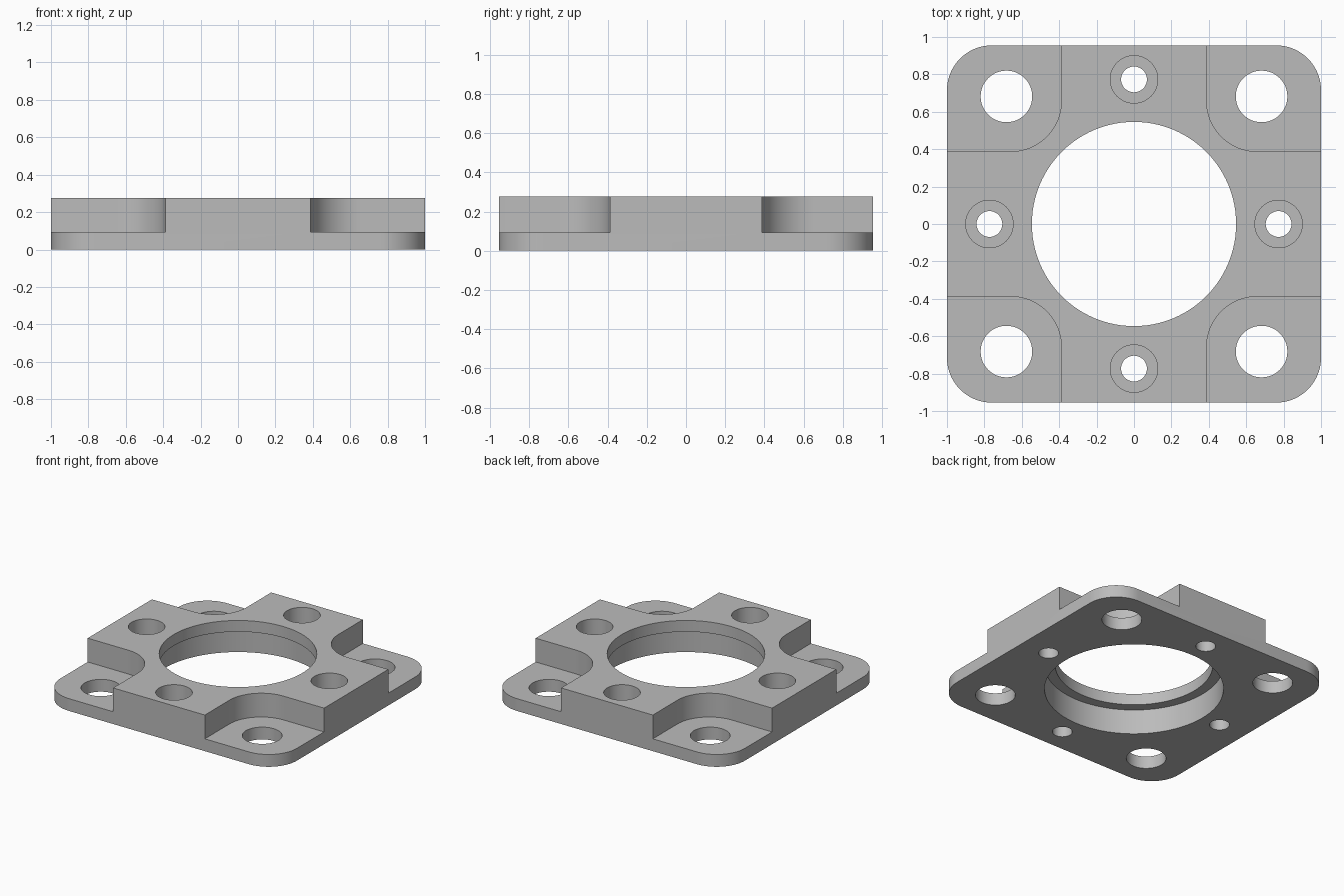
import bpy
import bmesh
from math import pi, sin, cos, radians

cube = bpy.data.objects.get("Cube")
if cube:
    bpy.data.objects.remove(cube, do_unlink=True)

HALF_X, HALF_Y, HEIGHT = 1.0, 0.955, 0.276
FLANGE = 0.094          # thickness of the four corner ears
LIP_Z = 0.19            # underside of the lip inside the main bore
SEAT_Z = 0.13           # floor of the screw counterbores
SIGNS = [(1, 1), (-1, 1), (-1, -1), (1, -1)]

grey = bpy.data.materials.new("plain grey")
grey.use_nodes = True
colour = (0.5, 0.5, 0.5, 1)
grey.diffuse_color = colour
grey.node_tree.nodes["Principled BSDF"].inputs["Base Color"].default_value = colour


def finish(name, bm):
    bmesh.ops.recalc_face_normals(bm, faces=bm.faces)
    mesh = bpy.data.meshes.new(name)
    bm.to_mesh(mesh)
    bm.free()
    obj = bpy.data.objects.new(name, mesh)
    bpy.context.collection.objects.link(obj)
    mesh.materials.append(grey)
    return obj


def arc(cx, cy, r, start, steps=20):
    """Quarter turn of points, counter-clockwise from the start angle."""
    angles = [start + pi / 2 * i / steps for i in range(steps + 1)]
    return [(cx + r * cos(a), cy + r * sin(a)) for a in angles]


def prism(name, outline, z0, z1):
    bm = bmesh.new()
    face = bm.faces.new([bm.verts.new((x, y, z0)) for x, y in outline])
    top = bmesh.ops.extrude_face_region(bm, geom=[face])["geom"]
    verts = [v for v in top if isinstance(v, bmesh.types.BMVert)]
    bmesh.ops.translate(bm, verts=verts, vec=(0, 0, z1 - z0))
    return finish(name, bm)


def turned(name, x, y, profile, segments=48):
    """Solid of revolution from (radius, height) pairs, capped at both ends."""
    bm = bmesh.new()
    rings = []
    for r, z in profile:
        rings.append([bm.verts.new((x + r * cos(2 * pi * i / segments),
                                    y + r * sin(2 * pi * i / segments), z))
                      for i in range(segments)])
    for low, high in zip(rings, rings[1:]):
        for i in range(segments):
            j = (i + 1) % segments
            bm.faces.new((low[i], low[j], high[j], high[i]))
    bm.faces.new(rings[0])
    bm.faces.new(rings[-1])
    return finish(name, bm)


# Full-height block with rounded corners
corner = 0.24
outline = []
for k, (sx, sy) in enumerate(SIGNS):
    outline += arc(sx * (HALF_X - corner), sy * (HALF_Y - corner), corner, k * pi / 2)
plate = prism("mounting_plate", outline, 0, HEIGHT)

below, above, far = -0.1, HEIGHT + 0.1, 1.2
cutters = []

# Rounded pockets that leave thin ears at the corners
inner, fillet = 0.388, 0.27
pocket = arc(inner + fillet, inner + fillet, fillet, pi)
pocket += [(far, inner), (far, far), (inner, far)]
for sx, sy in SIGNS:
    cutters.append(prism("pocket_cutter", [(sx * x, sy * y) for x, y in pocket],
                         FLANGE, above))

# Through holes in the ears
for sx, sy in SIGNS:
    cutters.append(turned("ear_hole_cutter", sx * 0.682, sy * 0.682,
                          [(0.138, below), (0.138, above)]))

# Counterbored screw holes on the four arms
for x, y in ((1, 0), (-1, 0), (0, 1), (0, -1)):
    cutters.append(turned("screw_hole_cutter", x * 0.773, y * 0.773,
                          [(0.069, below), (0.069, SEAT_Z),
                           (0.127, SEAT_Z), (0.127, above)]))

# Main bore, wider below the lip
cutters.append(turned("bore_cutter", 0, 0,
                      [(0.62, below), (0.62, LIP_Z),
                       (0.546, LIP_Z), (0.546, above)], 96))

# Cut the block, then drop the cutters
for cutter in cutters:
    cutter.hide_render = True
    mod = plate.modifiers.new(cutter.name, "BOOLEAN")
    mod.operation = "DIFFERENCE"
    mod.solver = "EXACT"
    mod.object = cutter
bpy.context.view_layer.update()
graph = bpy.context.evaluated_depsgraph_get()
cut_mesh = bpy.data.meshes.new_from_object(plate.evaluated_get(graph))
plate.modifiers.clear()
plate.data = cut_mesh
cut_mesh.name = "mounting_plate"
cut_mesh.materials.clear()
cut_mesh.materials.append(grey)
for cutter in cutters:
    bpy.data.objects.remove(cutter, do_unlink=True)

# Smooth the round walls, keep the edges crisp
bpy.ops.object.select_all(action="DESELECT")
plate.select_set(True)
bpy.context.view_layer.objects.active = plate
bpy.ops.object.shade_smooth_by_angle(angle=radians(30))
